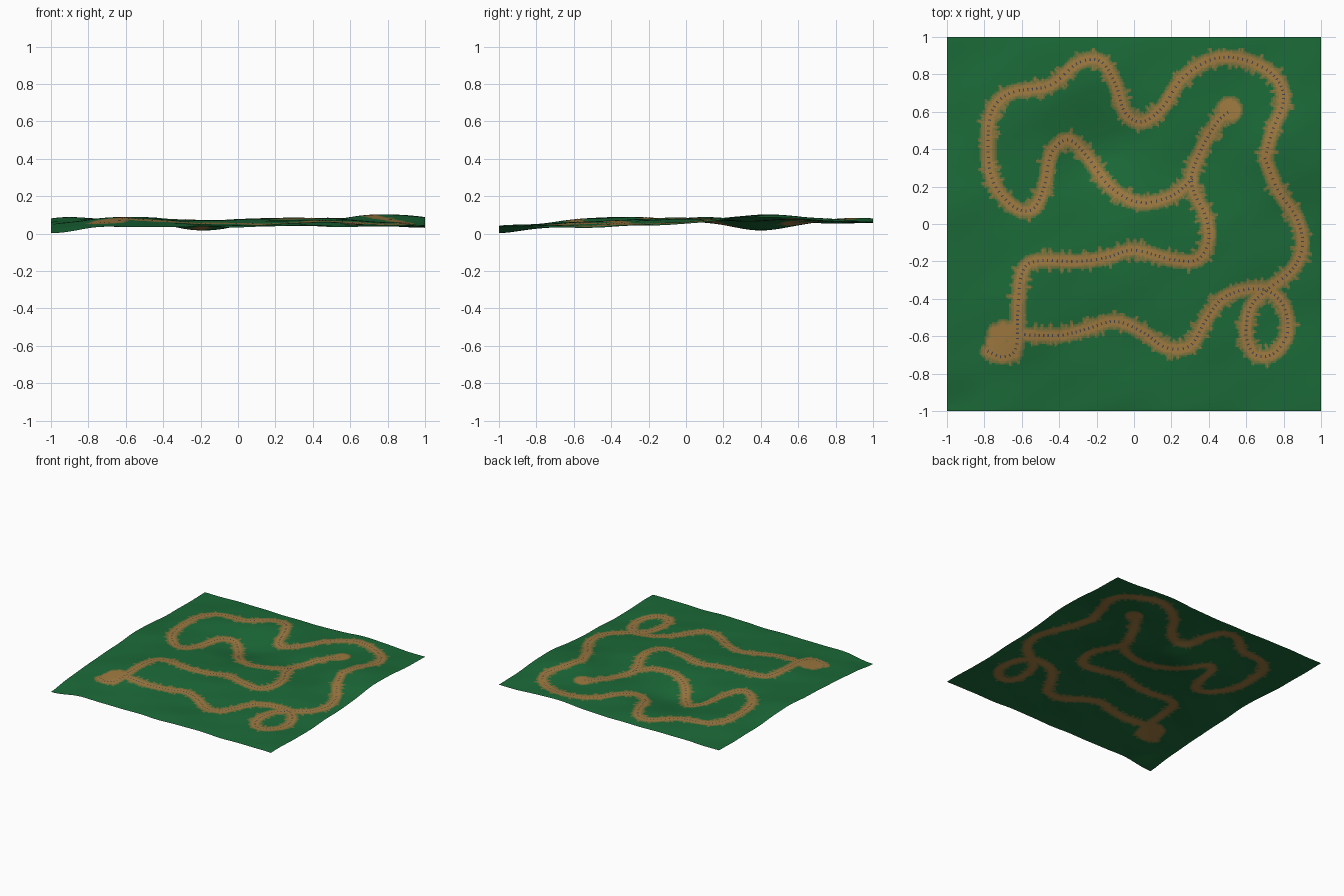
import bpy, bmesh, math, random
from mathutils import Vector
from mathutils.geometry import interpolate_bezier

if "Cube" in bpy.data.objects:
    bpy.data.objects.remove(bpy.data.objects["Cube"])

random.seed(4)
N = 240          # terrain cells per side
CELL = 2 / N

# Hills and hollows: x, y, height, radius
BUMPS = [(-0.2, 0.4, -0.058, 0.24), (0.72, 0.48, 0.020, 0.26), (-0.6, -0.4, 0.028, 0.3),
         (-1.0, 0.1, 0.030, 0.35), (0.3, -0.1, 0.014, 0.3), (-0.1, -0.65, -0.012, 0.25),
         (0.95, -0.5, -0.014, 0.3), (0.4, 0.35, -0.012, 0.2), (-0.6, 0.65, 0.016, 0.25),
         (1.0, 0.4, 0.030, 0.3), (0.5, 1.0, 0.018, 0.25), (-1.0, -1.0, -0.032, 0.2)]


def height(x, y):
    u, v = (x + 1) / 2, (y + 1) / 2
    z = (1 - v) * (0.036 + 0.003 * u) + v * (0.057 + 0.004 * u)
    z += 0.025 * (1 - x * x) ** 0.7 * (1 - y * y) ** 0.7
    z += sum(h * math.exp(-((x - a) ** 2 + (y - b) ** 2) / r ** 2) for a, b, h, r in BUMPS)
    z += 0.003 * math.sin(9 * x + 4 * y) * math.sin(8 * y - 3 * x + 1)
    z += 0.002 * math.sin(17 * x - 6 * y + 2) * math.cos(15 * y + 5 * x)
    return max(z, 0.0)


def smooth_path(pts, step=0.011):
    """Evenly spaced points on a smooth curve through pts."""
    p = [Vector((x, y, 0)) for x, y in pts]
    fine = []
    for i in range(len(p) - 1):
        a, b = p[i], p[i + 1]
        before, after = p[max(i - 1, 0)], p[min(i + 2, len(p) - 1)]
        fine += interpolate_bezier(a, a + (b - before) / 6, b - (after - a) / 6, b, 40)
    out = [fine[0]]
    for q in fine:
        if (q - out[-1]).length >= step:
            out.append(q)
    return out


def material(name, rgb):
    m = bpy.data.materials.new(name)
    m.diffuse_color = (*rgb, 1)
    m.use_nodes = True
    m.node_tree.nodes["Principled BSDF"].inputs["Base Color"].default_value = m.diffuse_color
    return m


# Path routes seen from above
INNER = [(-0.78, -0.68), (-0.70, -0.71), (-0.63, -0.66), (-0.62, -0.45), (-0.60, -0.27),
         (-0.53, -0.2), (-0.3, -0.2), (-0.15, -0.18), (0, -0.14), (0.2, -0.19), (0.34, -0.19),
         (0.40, -0.08), (0.38, 0.05), (0.32, 0.17), (0.31, 0.27), (0.37, 0.42), (0.45, 0.55), (0.52, 0.61)]
NORTH = [(0.31, 0.24), (0.2, 0.15), (0.03, 0.115), (-0.13, 0.2), (-0.25, 0.36), (-0.35, 0.45),
         (-0.44, 0.38), (-0.48, 0.2), (-0.54, 0.08), (-0.64, 0.09), (-0.75, 0.22), (-0.78, 0.4),
         (-0.76, 0.6), (-0.66, 0.70), (-0.45, 0.74), (-0.3, 0.86), (-0.18, 0.87), (-0.1, 0.75),
         (-0.05, 0.6), (0.04, 0.545), (0.15, 0.62), (0.26, 0.78), (0.42, 0.88), (0.58, 0.88),
         (0.74, 0.8), (0.8, 0.67), (0.74, 0.5), (0.7, 0.35)]
SOUTH = [(0.7, 0.35), (0.77, 0.18), (0.87, 0.03), (0.9, -0.12), (0.84, -0.25), (0.7, -0.36),
         (0.62, -0.45), (0.6, -0.6), (0.65, -0.7), (0.75, -0.69), (0.82, -0.58), (0.8, -0.44),
         (0.72, -0.36), (0.6, -0.35), (0.47, -0.4), (0.38, -0.52), (0.3, -0.65), (0.17, -0.66),
         (0.05, -0.58), (-0.1, -0.52), (-0.25, -0.56), (-0.4, -0.595), (-0.6, -0.59)]
paths = [smooth_path(r) for r in (INNER, NORTH, SOUTH)]

# Shade of every path cell: 0 is bare earth, 4 is grass
shade = {}


def paint(cx, cy, radius, fade=0.007):
    reach = int((radius + 4 * fade) / CELL) + 1
    ci, cj = int((cx + 1) / CELL), int((cy + 1) / CELL)
    for i in range(max(ci - reach, 0), min(ci + reach + 1, N)):
        for j in range(max(cj - reach, 0), min(cj + reach + 1, N)):
            d = math.hypot((i + 0.5) * CELL - 1 - cx, (j + 0.5) * CELL - 1 - cy)
            s = max(0, min(4, int((d - radius) / fade) + (d > radius)))
            shade[i, j] = min(shade.get((i, j), 4), s)


for path in paths:
    for a, b in zip(path, path[1:]):
        paint(a.x, a.y, 0.023)
        # ragged spikes out to each side
        t = (b - a).normalized()
        for side in (-1, 1):
            if random.random() < 0.4:
                tip = random.uniform(0.03, 0.06)
                for k in range(6):
                    r = 0.02 + (tip - 0.02) * k / 5
                    paint(a.x - side * t.y * r, a.y + side * t.x * r, 0.003 - 0.001 * k, 0.004)
# Clearings at the path ends
for k in range(60):
    paint(random.uniform(-0.76, -0.63), random.uniform(-0.70, -0.55), 0.024)
    a = random.uniform(0, 6.28)
    paint(0.51 + 0.035 * math.cos(a), 0.61 + 0.035 * math.sin(a), 0.02)

# Terrain sheet
bm = bmesh.new()
verts = [[bm.verts.new((i * CELL - 1, j * CELL - 1, height(i * CELL - 1, j * CELL - 1)))
          for j in range(N + 1)] for i in range(N + 1)]
for i in range(N):
    for j in range(N):
        f = bm.faces.new((verts[i][j], verts[i + 1][j], verts[i + 1][j + 1], verts[i][j + 1]))
        f.smooth = True
        f.material_index = shade.get((i, j), 4)
mesh = bpy.data.meshes.new("terrain")
bm.to_mesh(mesh)
bm.free()
EARTH, GRASS = (0.35, 0.195, 0.052), (0.011, 0.145, 0.040)
for k in range(5):
    mesh.materials.append(material(f"ground_{k}", [e + (g - e) * k / 4 for e, g in zip(EARTH, GRASS)]))
bpy.context.collection.objects.link(bpy.data.objects.new("terrain", mesh))

# Small dark markers along the middle of the paths
bm = bmesh.new()
for path in paths:
    for a, b in zip(path[::2], path[1::2]):
        t = (b - a).normalized()
        s = Vector((-t.y, t.x, 0))
        quad = []
        for u, v in ((-1, -1), (1, -1), (1, 1), (-1, 1)):
            p = a + t * 0.003 * u + s * 0.008 * v
            quad.append(bm.verts.new((p.x, p.y, height(p.x, p.y) + 0.0015)))
        bm.faces.new(quad)
mesh = bpy.data.meshes.new("path_markers")
bm.to_mesh(mesh)
bm.free()
mesh.materials.append(material("marker", (0.06, 0.06, 0.08)))
bpy.context.collection.objects.link(bpy.data.objects.new("path_markers", mesh))
